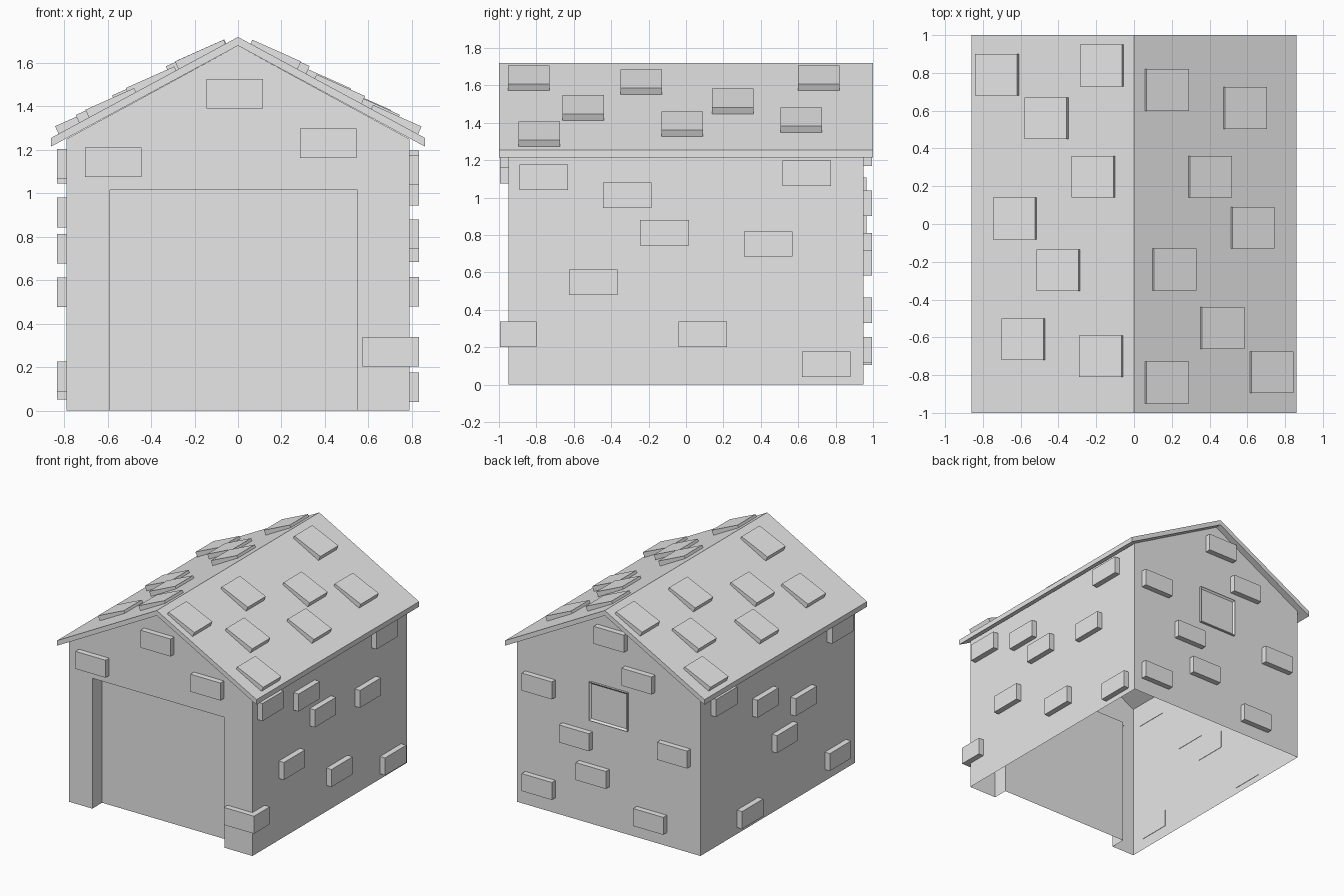
import bpy, bmesh, math
from mathutils import Matrix, Vector

cube = bpy.data.objects.get("Cube")
if cube:
    bpy.data.objects.remove(cube, do_unlink=True)

stone = bpy.data.materials.new("light_grey")
stone.use_nodes = True
GREY = (0.8, 0.8, 0.8, 1)
stone.diffuse_color = GREY
stone.node_tree.nodes["Principled BSDF"].inputs["Base Color"].default_value = GREY

# Main sizes
W, D = 0.79, 0.95            # wall half width and half depth
EAVE, PEAK = 1.25, 1.68      # wall top at the sides and at the ridge
ROOF_X, ROOF_TOP, ROOF_T = 0.86, 1.72, 0.04
SLOPE = 0.54
PROUD = 0.044                # how far bricks stand out
SINK = 0.003
BRICK_L, BRICK_H = 0.26, 0.136


def finish(name, bm):
    mesh = bpy.data.meshes.new(name)
    bm.to_mesh(mesh)
    bm.free()
    mesh.materials.append(stone)
    obj = bpy.data.objects.new(name, mesh)
    bpy.context.collection.objects.link(obj)
    return obj


def add_face(bm, points):
    return bm.faces.new([bm.verts.new(p) for p in points])


def box(name, lo, hi):
    bm = bmesh.new()
    lo, hi = Vector(lo), Vector(hi)
    m = Matrix.Translation((lo + hi) / 2) @ Matrix.Diagonal((*(hi - lo), 1))
    bmesh.ops.create_cube(bm, size=1, matrix=m)
    return finish(name, bm)


# Thin wall shell, open below, with a doorway notch in the front
DOOR_L, DOOR_R, DOOR_H, DOOR_Y = -0.59, 0.55, 1.015, -0.83
gable = [(W, 0), (W, EAVE), (0, PEAK), (-W, EAVE), (-W, 0)]
doorway = [(DOOR_L, 0), (DOOR_L, DOOR_H), (DOOR_R, DOOR_H), (DOOR_R, 0)]
bm = bmesh.new()
add_face(bm, [(x, -D, z) for x, z in gable + doorway])
add_face(bm, [(x, D, z) for x, z in reversed(gable)])
for s in (1, -1):
    add_face(bm, [(s * W, -s * D, 0), (s * W, s * D, 0),
                  (s * W, s * D, EAVE), (s * W, -s * D, EAVE)])
bmesh.ops.remove_doubles(bm, verts=bm.verts, dist=0.0001)
finish("walls", bm)

# Recessed door panel with jambs and lintel
bm = bmesh.new()
for (x0, z0), (x1, z1) in zip(doorway, doorway[1:]):
    add_face(bm, [(x0, -D, z0), (x0, DOOR_Y, z0), (x1, DOOR_Y, z1), (x1, -D, z1)])
add_face(bm, [(x, DOOR_Y, z) for x, z in reversed(doorway)])
bmesh.ops.remove_doubles(bm, verts=bm.verts, dist=0.0001)
finish("door_recess", bm)

# Gabled roof slab
drop = SLOPE * ROOF_X
section = [(-ROOF_X, ROOF_TOP - drop), (0, ROOF_TOP), (ROOF_X, ROOF_TOP - drop)]
section += [(x, z - ROOF_T) for x, z in reversed(section)]
bm = bmesh.new()
end = add_face(bm, [(x, -1, z) for x, z in section])
out = bmesh.ops.extrude_face_region(bm, geom=[end])
bmesh.ops.translate(bm, vec=(0, 2, 0),
                    verts=[v for v in out["geom"] if isinstance(v, bmesh.types.BMVert)])
bmesh.ops.recalc_face_normals(bm, faces=bm.faces)
finish("roof", bm)

# Roof tiles, tilted a little flatter than the roof: (outer edge, centre y)
TILT, TILE_L, TILE_W, TILE_T = math.radians(24), 0.245, 0.222, 0.04
tiles = {
    1: [(.29, .71), (.705, .615), (.52, .25), (.745, -.02),
        (.33, -.24), (.585, -.55), (.845, -.785), (.29, -.84)],
    -1: [(.842, .79), (.287, .84), (.58, .56), (.332, .25),
         (.747, .03), (.517, -.245), (.702, -.61), (.29, -.70)],
}
for side, spots in tiles.items():
    for i, (edge, y) in enumerate(spots):
        bm = bmesh.new()
        m = (Matrix.Translation((side * edge, y, ROOF_TOP - SLOPE * edge + PROUD))
             @ Matrix.Rotation(side * TILT, 4, 'Y')
             @ Matrix.Translation((-side * TILE_L / 2, 0, -TILE_T / 2))
             @ Matrix.Diagonal((TILE_L, TILE_W, TILE_T, 1)))
        bmesh.ops.create_cube(bm, size=1, matrix=m)
        finish(f"roof_tile_{'left' if side > 0 else 'right'}_{i + 1}", bm)

# Side wall bricks: (centre y, centre z)
side_bricks = {
    1: [(-.76, 1.108), (-.315, 1.012), (-.115, .812), (.44, .752),
        (.645, 1.13), (-.495, .548), (.09, .27), (.75, .108)],
    -1: [(.69, 1.113), (.18, .912), (-.29, .745), (-.74, 1.137),
         (-.06, .545), (.37, .118), (-.71, .157)],
}
for side, spots in side_bricks.items():
    for i, (y, z) in enumerate(spots):
        xs = sorted((side * (W - SINK), side * (W + PROUD)))
        box(f"brick_{'left' if side > 0 else 'right'}_{i + 1}",
            (xs[0], y - BRICK_L / 2, z - BRICK_H / 2),
            (xs[1], y + BRICK_L / 2, z + BRICK_H / 2))

# Front and back bricks: (centre x, centre z)
end_bricks = {
    -1: [(-.575, 1.143), (-.015, 1.458), (.415, 1.23), (.704, .27)],
    1: [(-.03, 1.50), (.59, .97), (-.27, 1.238), (.27, .652),
        (.125, .397), (-.575, .743), (.59, .187), (-.37, .172)],
}
for side, spots in end_bricks.items():
    for i, (x, z) in enumerate(spots):
        ys = sorted((side * (D - SINK), side * (D + PROUD)))
        box(f"brick_{'back' if side > 0 else 'front'}_{i + 1}",
            (x - BRICK_L / 2, ys[0], z - BRICK_H / 2),
            (x + BRICK_L / 2, ys[1], z + BRICK_H / 2))

# Side return of the front corner brick
box("corner_brick_return", (W - SINK, -D - SINK, .202), (W + PROUD, -.8, .338))

# Back window with a narrow frame and a sunken pane
win = box("back_window", (-.17, D - SINK, .808), (.16, D + .016, 1.108))
bm = bmesh.new()
bm.from_mesh(win.data)
bm.faces.ensure_lookup_table()
pane = max(bm.faces, key=lambda f: f.calc_center_median().y)
bmesh.ops.inset_region(bm, faces=[pane], thickness=0.02)
bmesh.ops.translate(bm, verts=pane.verts, vec=(0, -0.012, 0))
bm.to_mesh(win.data)
bm.free()
